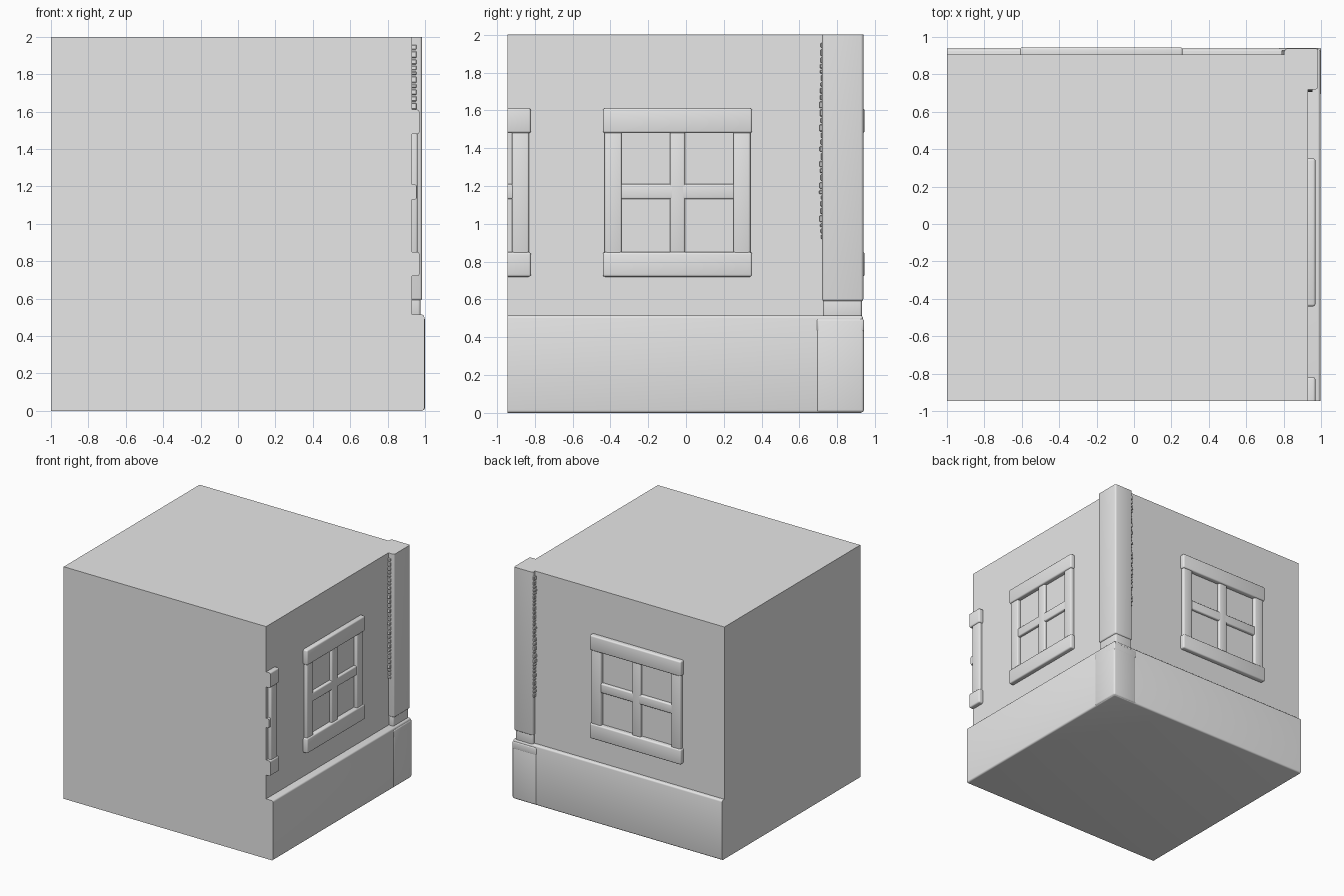
import bpy, bmesh, math, random
from mathutils import Vector

random.seed(4)
if "Cube" in bpy.data.objects:
    bpy.data.objects.remove(bpy.data.objects["Cube"])

plaster = bpy.data.materials.new("plain_grey_plaster")
plaster.use_nodes = True
GREY = (0.8, 0.8, 0.8, 1)
plaster.diffuse_color = GREY
plaster.node_tree.nodes["Principled BSDF"].inputs["Base Color"].default_value = GREY

LEFT, FRONT, TOP = -1.0, -0.945, 2.0     # flat cut planes of the block
SIDE_WALL, BACK_WALL = 0.93, 0.905       # plaster planes of the two modelled walls


def on_cut(edge):
    """True for edges lying in one of the flat cut planes."""
    planes = ((0, LEFT), (1, FRONT), (2, TOP))
    return any(all(abs(v.co[a] - p) < 1e-4 for v in edge.verts) for a, p in planes)


def boxes(name, spans, radius=0.0, segments=3):
    """One object made of boxes given as (low corner, high corner)."""
    bm = bmesh.new()
    for lo, hi in spans:
        lo, hi = Vector(lo), Vector(hi)
        verts = bmesh.ops.create_cube(bm, size=1)["verts"]
        for v in verts:
            v.co = Vector([lo[i] if v.co[i] < 0 else hi[i] for i in range(3)])
    if radius:
        edges = [e for e in bm.edges if not on_cut(e)]
        bmesh.ops.bevel(bm, geom=edges, offset=radius, segments=segments,
                        profile=0.5, affect="EDGES")
    mesh = bpy.data.meshes.new(name)
    bm.to_mesh(mesh)
    bm.free()
    mesh.materials.append(plaster)
    obj = bpy.data.objects.new(name, mesh)
    bpy.context.collection.objects.link(obj)
    bpy.ops.object.select_all(action="DESELECT")
    obj.select_set(True)
    bpy.context.view_layer.objects.active = obj
    bpy.ops.object.shade_smooth_by_angle(angle=math.radians(35))
    return obj


def on_wall(wall, u0, u1, z0, z1, depth, sink=0.02):
    """Box standing proud of a wall: u runs along it, depth points outward."""
    if wall == "side":
        return (SIDE_WALL - sink, u0, z0), (SIDE_WALL + depth, u1, z1)
    return (u0, BACK_WALL - sink, z0), (u1, BACK_WALL + depth, z1)


def window(name, wall, u0, u1, jamb=0.1, bar=0.08, cut=None):
    """Four-pane window; everything below u = cut is left off."""
    mid = (u0 + u1) / 2
    parts = {
        "lintel": ((u0, u1, 1.48, 1.61, 0.04), 0.012),
        "sill": ((u0, u1, 0.72, 0.85, 0.04), 0.012),
        "low_jamb": ((u0 + 0.01, u0 + jamb, 0.84, 1.49, 0.03), 0.01),
        "high_jamb": ((u1 - jamb, u1 - 0.01, 0.84, 1.49, 0.03), 0.01),
        "upright_bar": ((mid - bar / 2, mid + bar / 2, 0.84, 1.49, 0.025), 0.01),
        "cross_bar": ((u0 + jamb - 0.02, u1 - jamb + 0.02, 1.13, 1.21, 0.025), 0.01),
    }
    for part, ((a, b, z0, z1, depth), radius) in parts.items():
        if cut is not None:
            if b <= cut:
                continue
            a = max(a, cut)
        boxes(f"{name}_{part}", [on_wall(wall, a, b, z0, z1, depth)], radius)


# Main block and the thicker plinth below it
boxes("wall_block", [((LEFT, FRONT, 0.48), (SIDE_WALL, BACK_WALL, TOP))])
boxes("plinth", [((LEFT, FRONT, 0), (0.996, 0.937, 0.515))], 0.014)

# Corner stone wrapping the plinth
boxes("plinth_corner_stone", [((0.77, 0.69, 0.003), (1.0, 0.941, 0.5))], 0.014)
boxes("corner_stone_lip", [((0.77, 0.69, 0.43), (1.0, 0.942, 0.497))], 0.01)

# Corner pillar with a slightly narrower foot
boxes("corner_pillar", [((0.805, 0.72, 0.59), (0.985, 0.938, TOP))], 0.014)
boxes("pillar_foot", [((0.81, 0.725, 0.5), (0.975, 0.93, 0.62))], 0.012)

# Chipped stone edge along both sides of the pillar
for wall, edge in (("side", 0.72), ("back", 0.805)):
    chips, z = [], 0.92
    while z < 1.95:
        height = random.uniform(0.025, 0.045)
        reach = random.uniform(0.006, 0.016)
        chips.append(on_wall(wall, edge - reach, edge + 0.02, z, z + height - 0.008, 0.025))
        z += height
    boxes(f"{wall}_pillar_chips", chips, 0.004, 1)

# Windows: one on each wall and one sliced by the front plane
window("side_window", "side", -0.44, 0.35)
window("back_window", "back", -0.61, 0.26)
window("sliced_window", "side", -1.61, -0.82, cut=FRONT)
